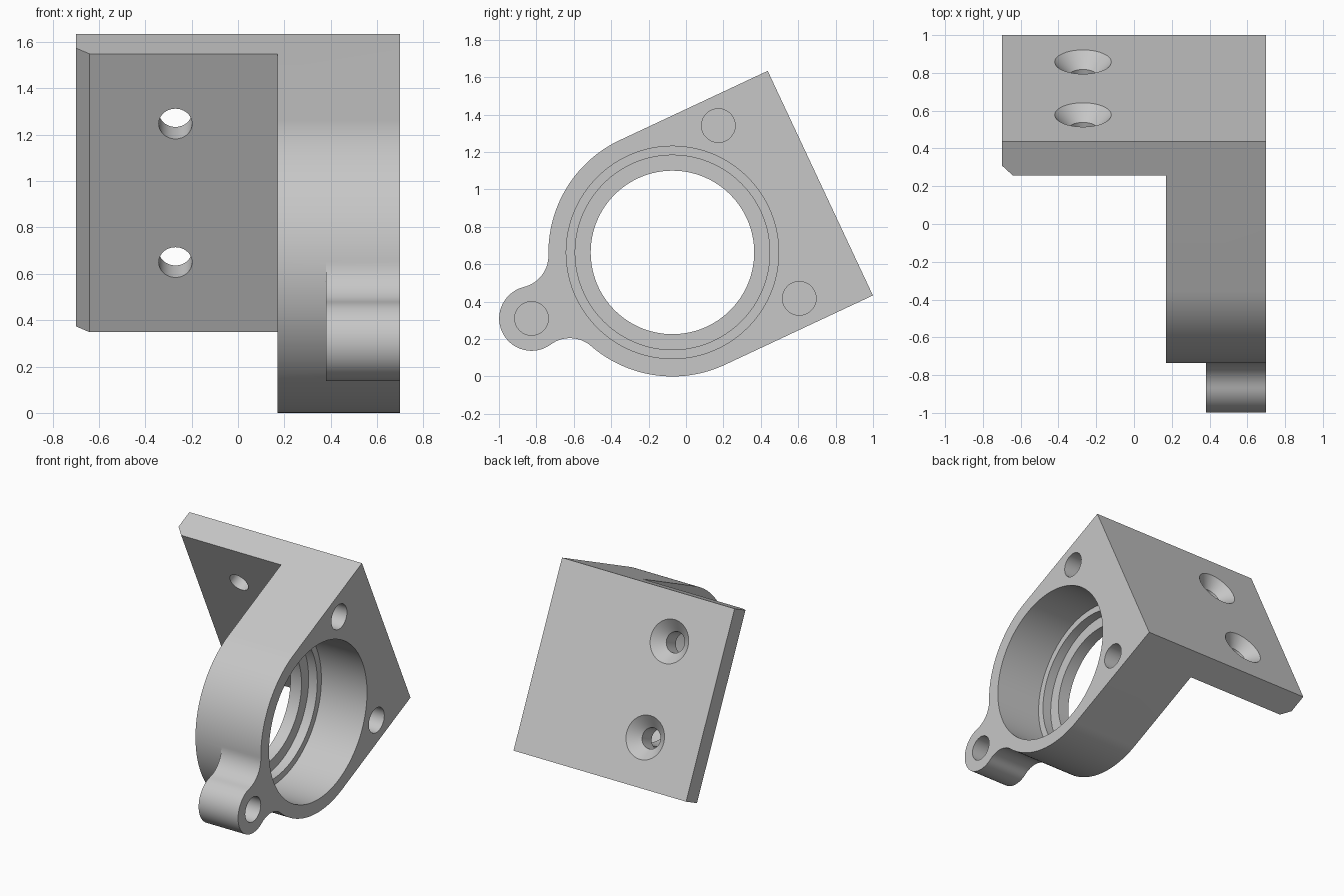
import bpy, bmesh, math
from math import cos, sin, pi
from mathutils import Vector, Matrix

cube = bpy.data.objects.get("Cube")
if cube:
    bpy.data.objects.remove(cube, do_unlink=True)

# Main sizes; built upright along x, then tilted about the bore axis
R, EAR_R, EAR_A, FILLET = 0.663, 0.173, -0.832, 0.173
BACK, PLATE, ARM_X, EAR_X, SIDE = 0.873, 0.673, 0.17, 0.38, 0.70
TILT, CENTRE = math.radians(25.1), Vector((0, -0.0725, R))

steel = bpy.data.materials.new("plain grey")
steel.use_nodes = True
grey = (0.57, 0.57, 0.57, 1)
steel.diffuse_color = grey
steel.node_tree.nodes["Principled BSDF"].inputs["Base Color"].default_value = grey


def add_object(name, bm):
    bmesh.ops.recalc_face_normals(bm, faces=bm.faces)
    mesh = bpy.data.meshes.new(name)
    bm.to_mesh(mesh)
    bm.free()
    mesh.materials.append(steel)
    ob = bpy.data.objects.new(name, mesh)
    bpy.context.collection.objects.link(ob)
    return ob


def prism(name, points, direction):
    bm = bmesh.new()
    face = bm.faces.new([bm.verts.new(p) for p in points])
    new = bmesh.ops.extrude_face_region(bm, geom=[face], use_keep_orig=True)["geom"]
    bmesh.ops.translate(bm, vec=direction, verts=[v for v in new if isinstance(v, bmesh.types.BMVert)])
    return add_object(name, bm)


def turned(name, profile, origin, axis, n=64):
    """Solid of revolution; profile holds (distance along axis, radius)."""
    bm = bmesh.new()
    turn = Vector((0, 0, 1)).rotation_difference(Vector(axis)).to_matrix()
    rings = []
    for d, r in profile:
        rings.append([bm.verts.new(Vector(origin) + turn @ Vector(
            (r * cos(2 * pi * i / n), r * sin(2 * pi * i / n), d))) for i in range(n)])
    for low, high in zip(rings, rings[1:]):
        for i in range(n):
            j = (i + 1) % n
            bm.faces.new((low[i], low[j], high[j], high[i]))
    bm.faces.new(rings[0])
    bm.faces.new(rings[-1])
    return add_object(name, bm)


def arc(centre, r, start, end, n):
    return [(centre[0] + r * cos(start + (end - start) * i / n),
             centre[1] + r * sin(start + (end - start) * i / n)) for i in range(n + 1)]


def combine(target, tool, operation):
    mod = target.modifiers.new(operation, 'BOOLEAN')
    mod.operation, mod.solver, mod.object = operation, 'EXACT', tool
    bpy.context.view_layer.objects.active = target
    bpy.ops.object.modifier_apply(modifier=mod.name)
    bpy.data.objects.remove(tool, do_unlink=True)


# L-shaped plan: chamfered mounting plate and bearing arm
plan = [(SIDE, BACK), (-SIDE, BACK), (-SIDE, PLATE + 0.06), (-SIDE + 0.06, PLATE),
        (ARM_X, PLATE), (ARM_X, -1.2), (SIDE, -1.2)]
bracket = prism("bearing_bracket", [(x, a, -0.8) for x, a in plan], (0, 0, 1.6))

# Side outline: square back, round housing, filleted ear
reach = R + FILLET
theta = math.acos((EAR_A ** 2 + reach ** 2 - (EAR_R + FILLET) ** 2) / (2 * -EAR_A * reach))
fc = (-reach * cos(theta), reach * sin(theta))
to_ear = math.atan2(-fc[1], EAR_A - fc[0])
half = [(1, R)] + arc((0, 0), R, pi / 2, pi - theta, 36)
half += arc(fc, FILLET, -theta, to_ear, 14)[1:]
half += arc((EAR_A, 0), EAR_R, to_ear + pi, pi, 18)[1:]
outline = half + [(a, -b) for a, b in reversed(half[:-1])]
combine(bracket, prism("outline", [(-1, a, b) for a, b in outline], (2, 0, 0)), 'INTERSECT')

# Relief that makes the ear thinner than the housing
relief = arc((0, 0), R, pi - theta, pi + theta, 24) + arc((0, 0), 1.3, pi + theta, pi - theta, 8)
combine(bracket, prism("ear_relief", [(-1, a, b) for a, b in relief], (EAR_X + 1, 0, 0)), 'DIFFERENCE')

# Stepped bearing bore
bore = [(0.8, 0.568), (0.33, 0.568), (0.33, 0.52), (0.26, 0.52), (0.26, 0.437), (0, 0.437)]
combine(bracket, turned("bore", bore, (0, 0, 0), (1, 0, 0), 128), 'DIFFERENCE')

# Blind screw holes around the bore
for a, b in ((0.51, 0.51), (0.51, -0.51), (EAR_A, 0)):
    hole = turned("screw_hole", [(0.45, 0.09), (0.8, 0.09)], (0, a, b), (1, 0, 0), 48)
    combine(bracket, hole, 'DIFFERENCE')

# Countersunk mounting holes through the plate
for b in (0.33, -0.33):
    sink = [(0.6, 0.072), (BACK - 0.078, 0.072), (BACK + 0.02, 0.17)]
    combine(bracket, turned("countersink", sink, (-0.27, 0, b), (0, 1, 0), 48), 'DIFFERENCE')

# Tilt into place and shade
bracket.data.transform(Matrix.Translation(CENTRE) @ Matrix.Rotation(TILT, 4, 'X'))
bpy.ops.object.select_all(action='DESELECT')
bracket.select_set(True)
bpy.context.view_layer.objects.active = bracket
bpy.ops.object.shade_smooth_by_angle(angle=math.radians(30))
